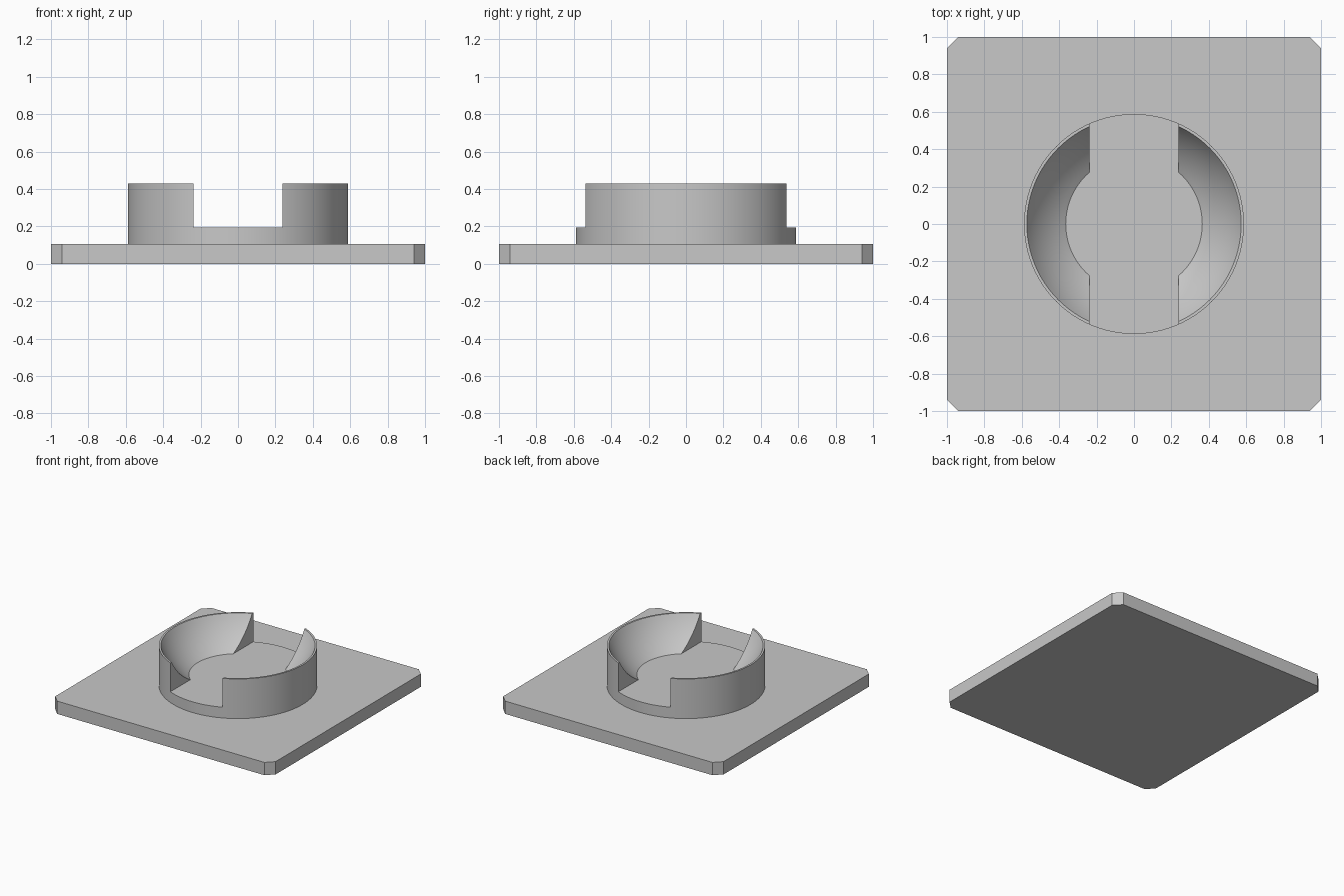
import bpy, bmesh, math
from mathutils import Matrix

cube = bpy.data.objects.get("Cube")
if cube:
    bpy.data.objects.remove(cube, do_unlink=True)

GREY = (0.58, 0.58, 0.58, 1)
grey = bpy.data.materials.new("plain grey")
grey.use_nodes = True
grey.diffuse_color = GREY
for node in grey.node_tree.nodes:
    if node.type == 'BSDF_PRINCIPLED':
        node.inputs["Base Color"].default_value = GREY

PLATE_TOP, FLOOR, RIM = 0.105, 0.193, 0.43
R_OUTER, R_LIP, R_FLOOR = 0.588, 0.573, 0.365
SLOT = 0.237
SEGMENTS = 96


def finish(name, bm, smooth=False):
    bmesh.ops.recalc_face_normals(bm, faces=bm.faces[:])
    mesh = bpy.data.meshes.new(name)
    bm.to_mesh(mesh)
    bm.free()
    mesh.materials.append(grey)
    obj = bpy.data.objects.new(name, mesh)
    bpy.context.collection.objects.link(obj)
    if smooth:
        bpy.ops.object.select_all(action='DESELECT')
        obj.select_set(True)
        bpy.context.view_layer.objects.active = obj
        bpy.ops.object.shade_smooth_by_angle(angle=math.radians(30))
    return obj


def prism(points, z0, z1):
    bm = bmesh.new()
    face = bm.faces.new([bm.verts.new((x, y, z0)) for x, y in points])
    top = bmesh.ops.extrude_face_region(bm, geom=[face])
    verts = [v for v in top["geom"] if isinstance(v, bmesh.types.BMVert)]
    bmesh.ops.translate(bm, verts=verts, vec=(0, 0, z1 - z0))
    if not face.is_valid or len(bm.faces) < len(points) + 2:
        bm.faces.new([v for v in bm.verts if v not in verts])
    return bm


# Base plate with chamfered corners
c = 0.94
outline = [(c, -1), (1, -c), (1, c), (c, 1), (-c, 1), (-1, c), (-1, -c), (-c, -1)]
finish("base_plate", prism(outline, 0, PLATE_TOP))

# Round floor of the cup, standing on the plate
circle = [(R_OUTER * math.cos(math.tau * i / SEGMENTS),
           R_OUTER * math.sin(math.tau * i / SEGMENTS)) for i in range(SEGMENTS)]
finish("cup_floor", prism(circle, PLATE_TOP, FLOOR), smooth=True)

# Wall section: spherical hollow inside, straight outside
centre_z = (R_LIP**2 - R_FLOOR**2 + RIM**2 - FLOOR**2) / (2 * (RIM - FLOOR))
radius = math.hypot(R_FLOOR, centre_z - FLOOR)
start = math.asin(R_FLOOR / radius)
end = math.asin(R_LIP / radius)
STEPS = 10
profile = []
for i in range(STEPS + 1):
    a = start + (end - start) * i / STEPS
    profile.append((radius * math.sin(a), centre_z - radius * math.cos(a)))
profile += [(R_OUTER, RIM), (R_OUTER, FLOOR)]


def cup_wall(name, turn):
    bm = bmesh.new()
    verts = [bm.verts.new((r, 0, z)) for r, z in profile]
    edges = [bm.edges.new((verts[i - 1], verts[i])) for i in range(len(verts))]
    bmesh.ops.spin(bm, geom=verts + edges, cent=(0, 0, 0), axis=(0, 0, 1),
                   angle=math.tau, steps=SEGMENTS, use_merge=True)
    bmesh.ops.remove_doubles(bm, verts=bm.verts[:], dist=1e-5)
    # Keep one side of the slot and close its two end faces
    cut = bmesh.ops.bisect_plane(bm, geom=bm.verts[:] + bm.edges[:] + bm.faces[:],
                                 plane_co=(SLOT, 0, 0), plane_no=(1, 0, 0),
                                 clear_inner=True)
    rim_edges = [e for e in cut["geom_cut"] if isinstance(e, bmesh.types.BMEdge)]
    bmesh.ops.holes_fill(bm, edges=rim_edges, sides=0)
    bmesh.ops.rotate(bm, verts=bm.verts[:], cent=(0, 0, 0),
                     matrix=Matrix.Rotation(turn, 3, 'Z'))
    finish(name, bm, smooth=True)


cup_wall("left_cup_wall", 0)
cup_wall("right_cup_wall", math.pi)
